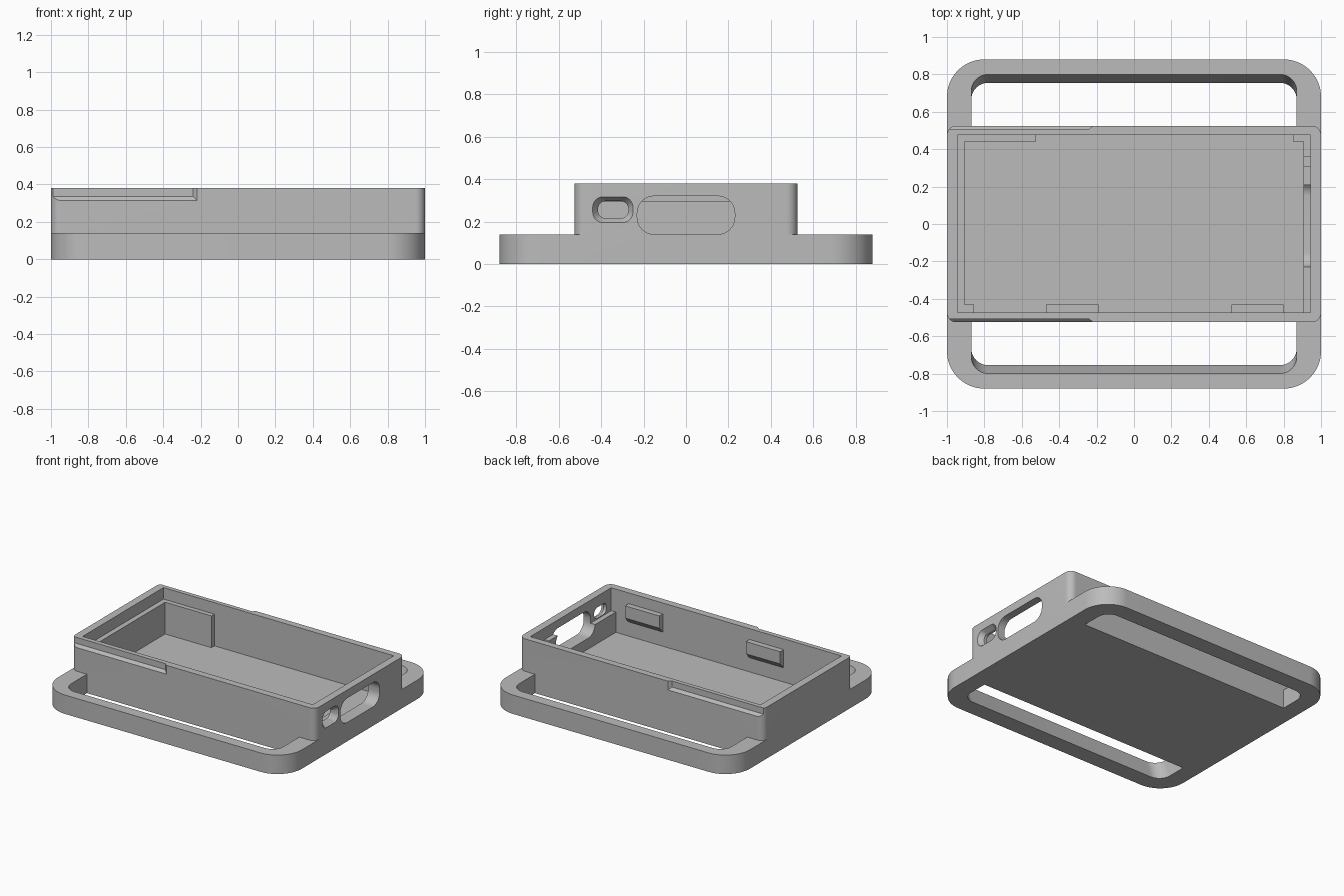
import bpy, bmesh
from math import sin, cos, pi

cube = bpy.data.objects.get("Cube")
if cube:
    bpy.data.objects.remove(cube, do_unlink=True)

grey = bpy.data.materials.new("plain grey")
grey.use_nodes = True
grey.diffuse_color = (0.5, 0.5, 0.5, 1)
grey.node_tree.nodes["Principled BSDF"].inputs["Base Color"].default_value = (0.5, 0.5, 0.5, 1)


def rect(a0, a1, b0, b1, r=0, steps=10):
    """Rectangle outline in two axes, with optional rounded corners."""
    if not r:
        return [(a0, b0), (a1, b0), (a1, b1), (a0, b1)]
    centres = [(a1 - r, b1 - r), (a0 + r, b1 - r), (a0 + r, b0 + r), (a1 - r, b0 + r)]
    return [(ca + r * cos((q + i / steps) * pi / 2), cb + r * sin((q + i / steps) * pi / 2))
            for q, (ca, cb) in enumerate(centres) for i in range(steps + 1)]


def loft(name, axis, *sections):
    """Solid through (position, outline) sections stacked along an axis."""
    bm = bmesh.new()
    rings = []
    for pos, outline in sections:
        ring = []
        for point in outline:
            co = list(point)
            co.insert("xyz".index(axis), pos)
            ring.append(bm.verts.new(co))
        rings.append(ring)
    for low, high in zip(rings, rings[1:]):
        for i in range(len(low)):
            j = (i + 1) % len(low)
            bm.faces.new((low[i], low[j], high[j], high[i]))
    bm.faces.new(rings[0][::-1])
    bm.faces.new(rings[-1])
    bmesh.ops.recalc_face_normals(bm, faces=bm.faces)
    mesh = bpy.data.meshes.new(name)
    bm.to_mesh(mesh)
    bm.free()
    mesh.materials.append(grey)
    obj = bpy.data.objects.new(name, mesh)
    bpy.context.collection.objects.link(obj)
    return obj


def prism(name, axis, start, end, outline):
    return loft(name, axis, (start, outline), (end, outline))


def select(obj):
    bpy.ops.object.select_all(action="DESELECT")
    obj.select_set(True)
    bpy.context.view_layer.objects.active = obj


def combine(target, tool, operation="DIFFERENCE"):
    """Apply a boolean and discard the tool."""
    tool.hide_render = True
    select(target)
    mod = target.modifiers.new(operation.lower(), "BOOLEAN")
    mod.operation = operation
    mod.solver = "EXACT"
    mod.object = tool
    bpy.ops.object.modifier_apply(modifier=mod.name)
    bpy.data.objects.remove(tool, do_unlink=True)


FLOOR, BASE_TOP, LEDGE_TOP, RIM = 0.06, 0.14, 0.295, 0.38

# Base plate with two leaning strap slots
body = prism("case_body", "z", 0, BASE_TOP, rect(-1, 1, -0.88, 0.88, 0.2, 16))
for side in (-1, 1):
    sections = []
    for z, outer in ((-0.14, 0.71), (0.28, 0.845)):
        outline = rect(-0.87, 0.87, outer - 0.42, outer, 0.09)
        sections.append((z, [(x, side * y) for x, y in outline]))
    combine(body, loft("slot_cutter", "z", *sections))

# Box rising from the plate, then its cavity
combine(body, prism("box", "z", 0, RIM, rect(-1, 1, -0.525, 0.525, 0.05)), "UNION")
combine(body, prism("cavity_cutter", "z", FLOOR, 0.5, rect(-0.943, 0.943, -0.472, 0.475)))

# Chamfered grooves on the upper long sides
for side in (-1, 1):
    combine(body, loft("groove_cutter", "y",
                       (side * 0.56, rect(-1.2, -0.181, 0.276, 0.5)),
                       (side * 0.507, rect(-1.2, -0.24, 0.335, 0.5))))


# Port openings in the end wall
def wide_port():
    return prism("wide_port_cutter", "x", 0.8, 1.2, rect(-0.23, 0.23, BASE_TOP, 0.32, 0.08))


combine(body, wide_port())
outer_port = rect(-0.44, -0.25, 0.195, 0.317, 0.05)
inner_port = rect(-0.415, -0.272, 0.216, 0.296, 0.035)
combine(body, loft("small_port_cutter", "x", (0.92, inner_port), (0.965, inner_port),
                   (1.0, outer_port), (1.1, outer_port)))

# Support ledges around the inside
parts = [body]
low = FLOOR - 0.01
end_outline = [(-0.95, -0.48), (-0.855, -0.48), (-0.855, -0.43), (-0.905, -0.43),
               (-0.905, 0.44), (-0.525, 0.44), (-0.525, 0.48), (-0.95, 0.48)]
parts.append(prism("closed_end_ledge", "z", low, LEDGE_TOP, end_outline))

port_profile = [(-0.48, low), (0.48, low), (0.48, LEDGE_TOP), (0.36, LEDGE_TOP), (0.36, 0.2),
                (0.31, 0.2), (0.31, LEDGE_TOP), (-0.1, LEDGE_TOP), (-0.1, 0.21), (-0.48, 0.21)]
port_ledge = prism("port_end_ledge", "x", 0.905, 0.95, port_profile)
combine(port_ledge, wide_port())
parts.append(port_ledge)
parts.append(prism("corner_ledge", "z", low, LEDGE_TOP, rect(0.85, 0.91, 0.44, 0.48)))

# Snap clips on the front inner wall
clip_profile = [(-0.48, 0.3), (-0.43, 0.3), (-0.43, 0.21), (-0.472, 0.165), (-0.48, 0.165)]
for name, x0, x1 in (("right_clip", -0.47, -0.19), ("left_clip", 0.52, 0.8)):
    parts.append(prism(name, "x", x0, x1, clip_profile))

# Smooth rounded corners, crisp edges
for part in parts:
    select(part)
    bpy.ops.object.shade_smooth_by_angle(angle=pi / 6)
